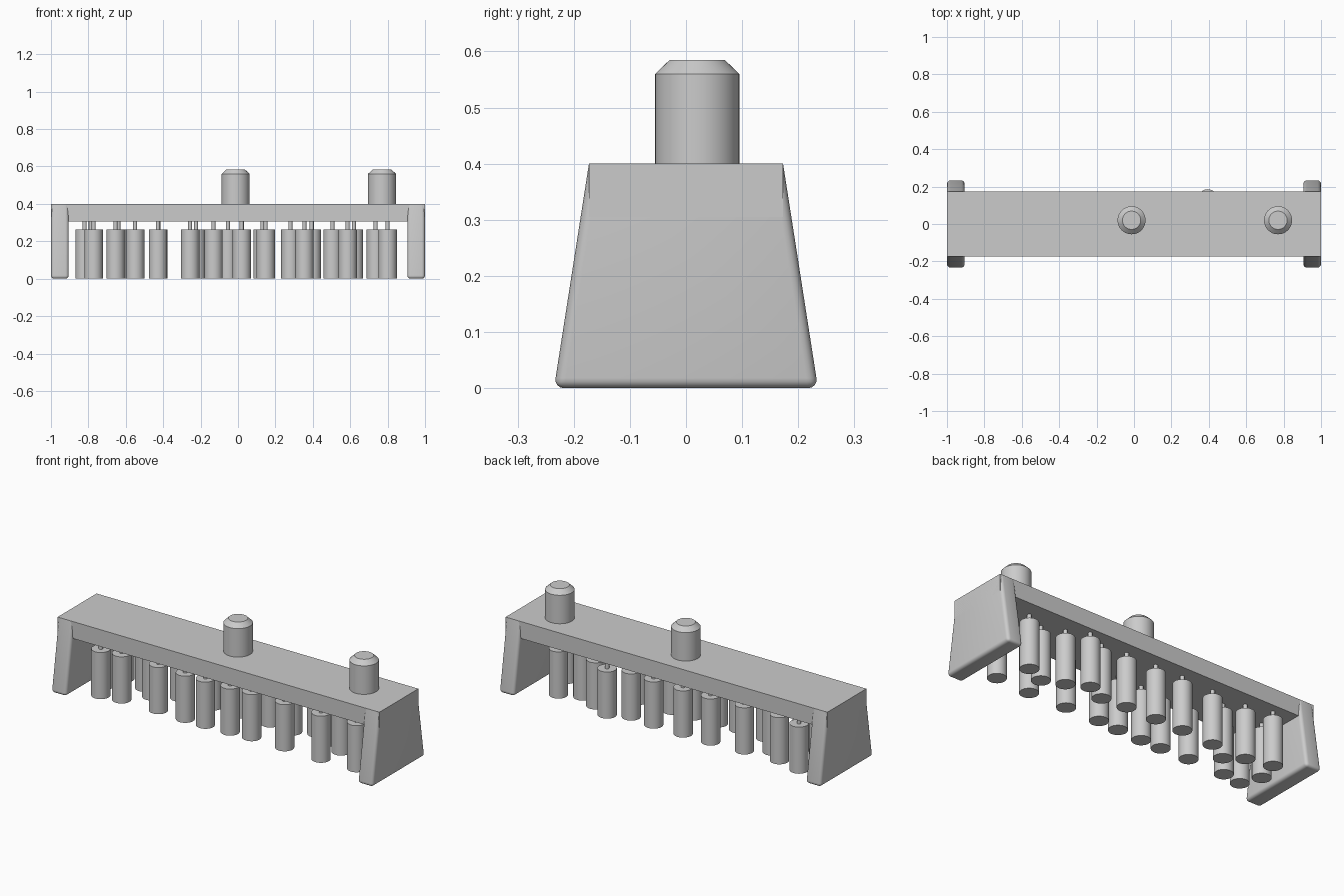
import bpy, bmesh
from mathutils import Matrix

old = bpy.data.objects.get("Cube")
if old:
    bpy.data.objects.remove(old)

grey = bpy.data.materials.new("plain_grey")
grey.use_nodes = True
colour = (0.6, 0.6, 0.6, 1)
grey.diffuse_color = colour
grey.node_tree.nodes["Principled BSDF"].inputs["Base Color"].default_value = colour


def finish(bm, name, smooth=True):
    bmesh.ops.recalc_face_normals(bm, faces=bm.faces)
    mesh = bpy.data.meshes.new(name)
    bm.to_mesh(mesh)
    bm.free()
    mesh.materials.append(grey)
    ob = bpy.data.objects.new(name, mesh)
    bpy.context.collection.objects.link(ob)
    if smooth:
        bpy.ops.object.select_all(action='DESELECT')
        ob.select_set(True)
        bpy.context.view_layer.objects.active = ob
        bpy.ops.object.shade_smooth_by_angle(angle=0.6)
    return ob


def box(x0, x1, half_y, z0, z1):
    bm = bmesh.new()
    bmesh.ops.create_cube(bm, size=1)
    for v in bm.verts:
        v.co.x = x1 if v.co.x > 0 else x0
        v.co.y = half_y if v.co.y > 0 else -half_y
        v.co.z = z1 if v.co.z > 0 else z0
    return bm


def add_cone(bm, x, y, z0, z1, r0, r1, sides):
    bmesh.ops.create_cone(bm, cap_ends=True, segments=sides, radius1=r0, radius2=r1,
                          depth=z1 - z0, matrix=Matrix.Translation((x, y, (z0 + z1) / 2)))


# Top beam
finish(box(-1, 1, 0.173, 0.305, 0.4), "beam", smooth=False)

# Flared end legs, rounded everywhere but the top
for name, x0, x1 in (("right_leg", -1, -0.905), ("left_leg", 0.905, 1)):
    bm = box(x0, x1, 0.173, 0, 0.4)
    for v in bm.verts:
        if v.co.z < 0.1:
            v.co.y *= 1.36
    edges = [e for e in bm.edges if min(v.co.z for v in e.verts) < 0.1]
    bmesh.ops.bevel(bm, geom=edges, offset=0.018, segments=4, profile=0.5, affect='EDGES')
    finish(bm, name)

# Chamfered pegs on top of the beam
for name, x in (("middle_peg", -0.013), ("left_peg", 0.77)):
    bm = bmesh.new()
    add_cone(bm, x, 0.02, 0.39, 0.56, 0.075, 0.075, 48)
    add_cone(bm, x, 0.02, 0.56, 0.585, 0.075, 0.049, 48)
    finish(bm, name)

# Hanging weights, each on a thin rod
front_row = [(-0.772, -0.115), (-0.655, -0.097), (-0.428, -0.095), (-0.256, -0.102),
             (-0.131, -0.102), (0.02, -0.098), (0.148, -0.09), (0.355, -0.093),
             (0.586, -0.1), (0.8, -0.09)]
middle_row = [(-0.82, -0.005), (-0.55, 0.02), (0.62, 0.03)]
back_row = [(-0.787, 0.12), (-0.64, 0.085), (-0.426, 0.09), (-0.224, 0.101),
            (-0.054, 0.102), (0.131, 0.1), (0.28, 0.086), (0.394, 0.137),
            (0.505, 0.08), (0.736, 0.081)]
for row, spots in (("front", front_row), ("middle", middle_row), ("back", back_row)):
    for i, (x, y) in enumerate(spots, 1):
        bm = bmesh.new()
        add_cone(bm, x, y, 0, 0.262, 0.049, 0.049, 32)
        add_cone(bm, x, y, 0.255, 0.31, 0.011, 0.011, 16)
        finish(bm, f"{row}_weight_{i}")
